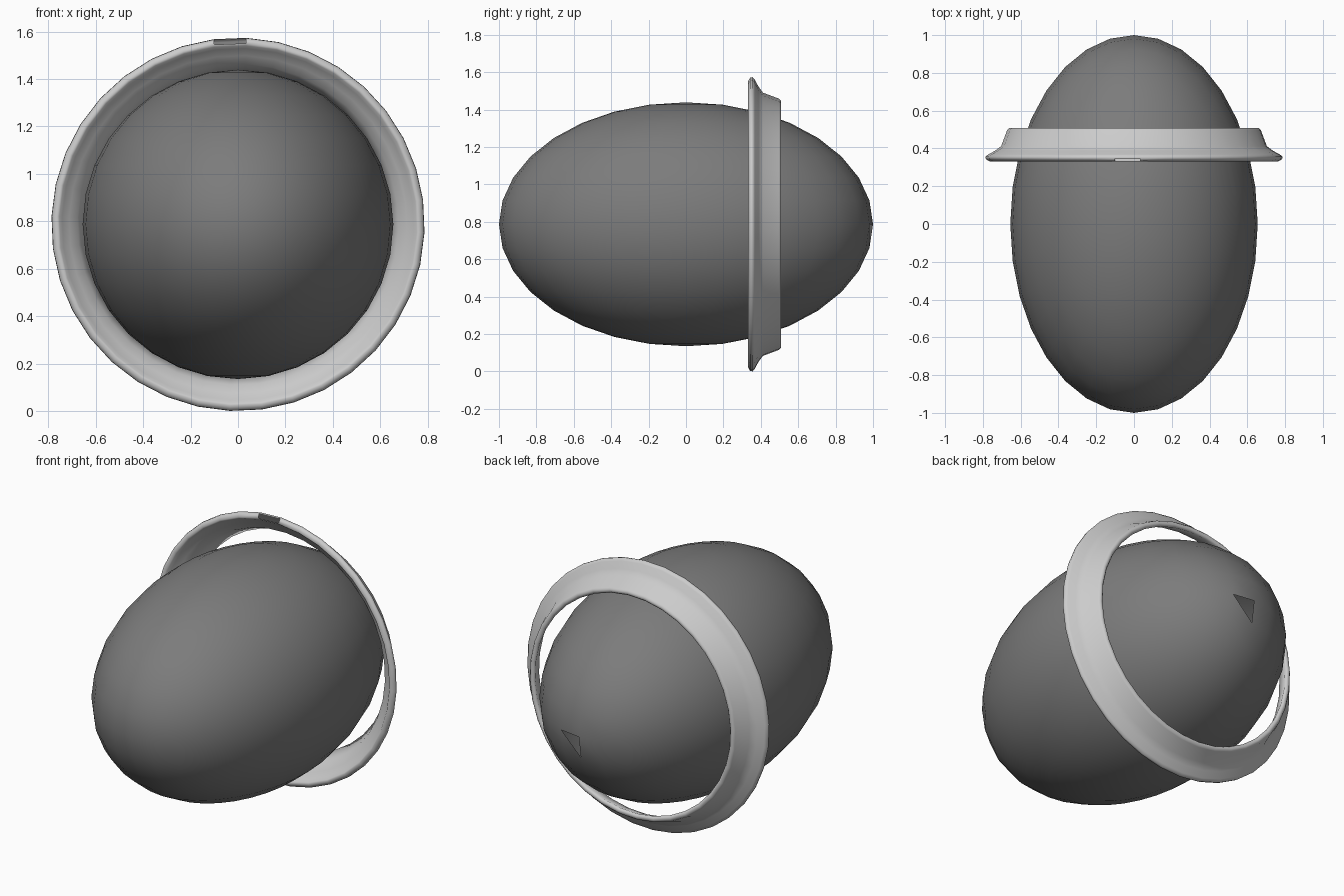
import bpy, bmesh, math
from mathutils import Vector

if "Cube" in bpy.data.objects:
    bpy.data.objects.remove(bpy.data.objects["Cube"])

CZ = 0.787  # height of the common long axis


def finish(name, bm, angle):
    mesh = bpy.data.meshes.new(name)
    bm.to_mesh(mesh)
    bm.free()
    ob = bpy.data.objects.new(name, mesh)
    bpy.context.collection.objects.link(ob)
    ob.location = (0, 0, CZ)
    bpy.context.view_layer.objects.active = ob
    ob.select_set(True)
    bpy.ops.object.shade_smooth_by_angle(angle=math.radians(angle))
    ob.select_set(False)
    return ob


# egg-shaped body, with half of one quad open at the back tip
bm = bmesh.new()
bmesh.ops.create_uvsphere(bm, u_segments=32, v_segments=16, radius=1)
bmesh.ops.scale(bm, vec=(0.655, 1, 0.652), verts=bm.verts)
quad = min(bm.faces, key=lambda f: (f.calc_center_median() - Vector((0.06, 1, -0.06))).length)
tip = max(quad.verts, key=lambda v: v.co.y)
rest = [v for v in quad.verts if v is not tip]
bmesh.ops.delete(bm, geom=[quad], context='FACES_ONLY')
bm.faces.new(rest)
body = finish("egg_body", bm, 60)
dark = bpy.data.materials.new("dark_grey")
dark.diffuse_color = (0.2, 0.2, 0.2, 1)
dark.use_nodes = True
dark.node_tree.nodes["Principled BSDF"].inputs["Base Color"].default_value = dark.diffuse_color
body.data.materials.append(dark)

# thin flared ring: closed (y, radius) section turned around the long axis
section = [(0.331, 0.764), (0.343, 0.785), (0.357, 0.787), (0.368, 0.773),
           (0.388, 0.736), (0.412, 0.704), (0.498, 0.672), (0.508, 0.662),
           (0.508, 0.648), (0.497, 0.638), (0.405, 0.677), (0.378, 0.712),
           (0.352, 0.742), (0.336, 0.754)]
N = 36
bm = bmesh.new()
loops = []
for i in range(N):
    a = math.radians(2.5) + 2 * math.pi * i / N
    loops.append([bm.verts.new((r * math.sin(a), y, r * math.cos(a))) for y, r in section])
k = len(section)
for i in range(N):
    A, B = loops[i], loops[(i + 1) % N]
    for j in range(k):
        # small opening in the front lip at the top
        if i == N - 1 and j == 0:
            continue
        bm.faces.new((A[j], A[(j + 1) % k], B[(j + 1) % k], B[j]))
bmesh.ops.recalc_face_normals(bm, faces=bm.faces)
finish("flared_ring", bm, 100)
